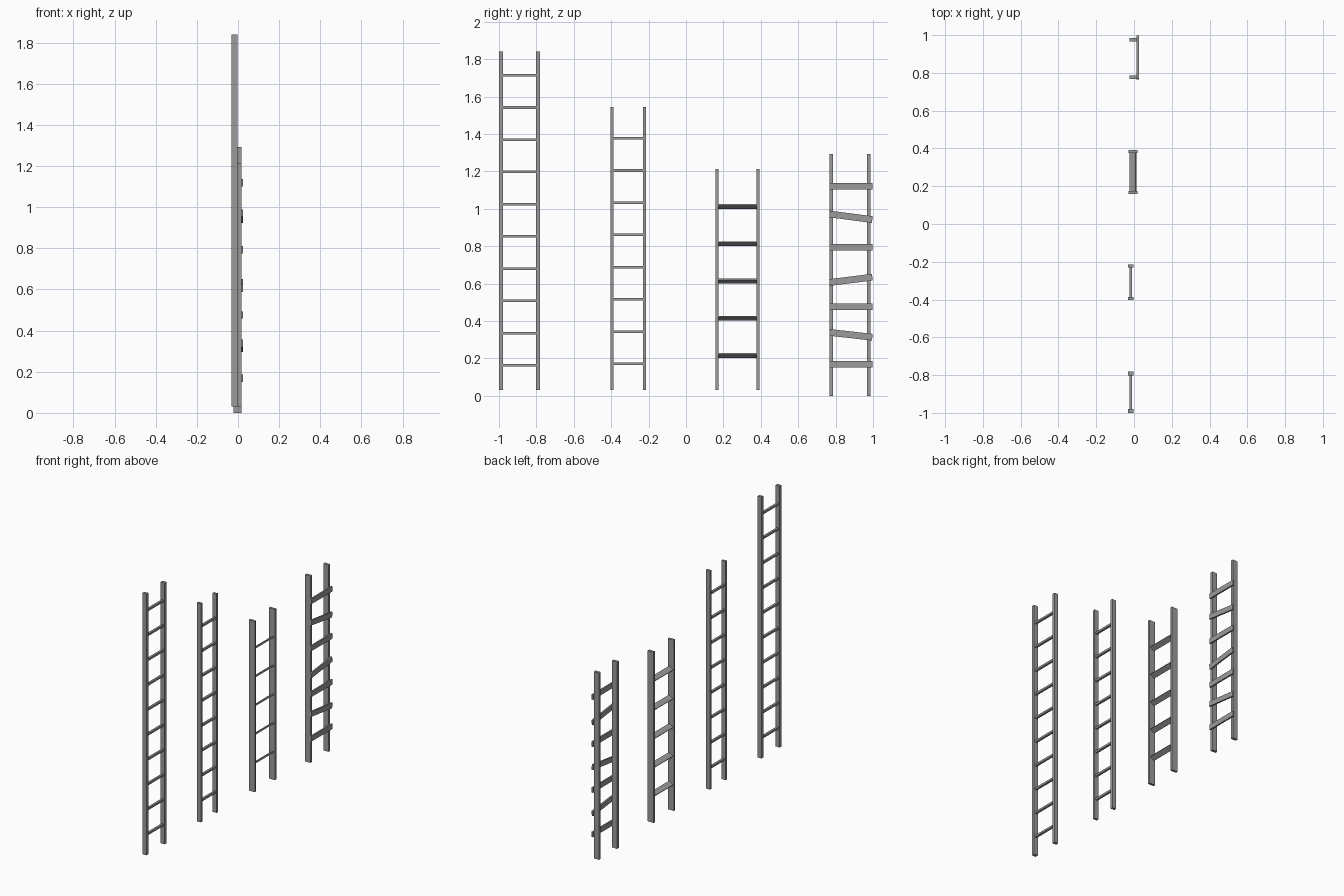
import bpy
from math import radians

cube = bpy.data.objects.get("Cube")
if cube:
    bpy.data.objects.remove(cube, do_unlink=True)

grey = bpy.data.materials.new("weathered grey")
grey.use_nodes = True
colour = (0.33, 0.33, 0.33, 1)
grey.diffuse_color = colour
grey.node_tree.nodes["Principled BSDF"].inputs["Base Color"].default_value = colour


def box(name, centre, size, rotation=(0, 0, 0)):
    """A flat-faced box, sized in mesh space and then turned about its centre."""
    bpy.ops.mesh.primitive_cube_add(size=1, location=centre)
    ob = bpy.context.object
    ob.name = name
    for v in ob.data.vertices:
        v.co = [c * s for c, s in zip(v.co, size)]
    ob.rotation_euler = [radians(a) for a in rotation]
    ob.data.materials.append(grey)


def rails(name, y0, y1, width, x0, x1, bottom, top):
    """Two uprights whose outer faces lie at y0 and y1."""
    for side, y in (("near", y0 + width / 2), ("far", y1 - width / 2)):
        box(f"{name}_{side}_rail", ((x0 + x1) / 2, y, (bottom + top) / 2),
            (x1 - x0, width, top - bottom))


# Tall and medium ladders with slim square rungs
for name, y0, y1, width, top, first, last, count in (
        ("tall", -1.0, -0.78, 0.021, 1.84, 0.163, 1.714, 10),
        ("medium", -0.403, -0.215, 0.016, 1.545, 0.171, 1.377, 8)):
    rails(name, y0, y1, width, -0.032, -0.002, 0.03, top)
    for i in range(count):
        z = first + (last - first) * i / (count - 1)
        box(f"{name}_rung", (-0.017, (y0 + y1) / 2, z),
            (0.015, y1 - y0 - width, 0.014))

# Short ladder with sloping plank treads
rails("short", 0.158, 0.393, 0.016, -0.028, 0.018, 0.03, 1.213)
for i in range(5):
    box("short_tread", (-0.005, 0.2755, 0.216 + 0.199 * i),
        (0.037, 0.222, 0.008), (0, -30, 0))

# Makeshift ladder with boards nailed across one side, some crooked
rails("makeshift", 0.768, 0.986, 0.019, -0.023, 0.016, 0, 1.294)
for z, tilt in ((0.168, 0), (0.326, -6.5), (0.476, 0), (0.62, 7),
                (0.794, 0), (0.957, -7.5), (1.12, 0)):
    box("makeshift_board", (0.02, 0.882, z), (0.011, 0.23, 0.036), (tilt, 0, 0))
